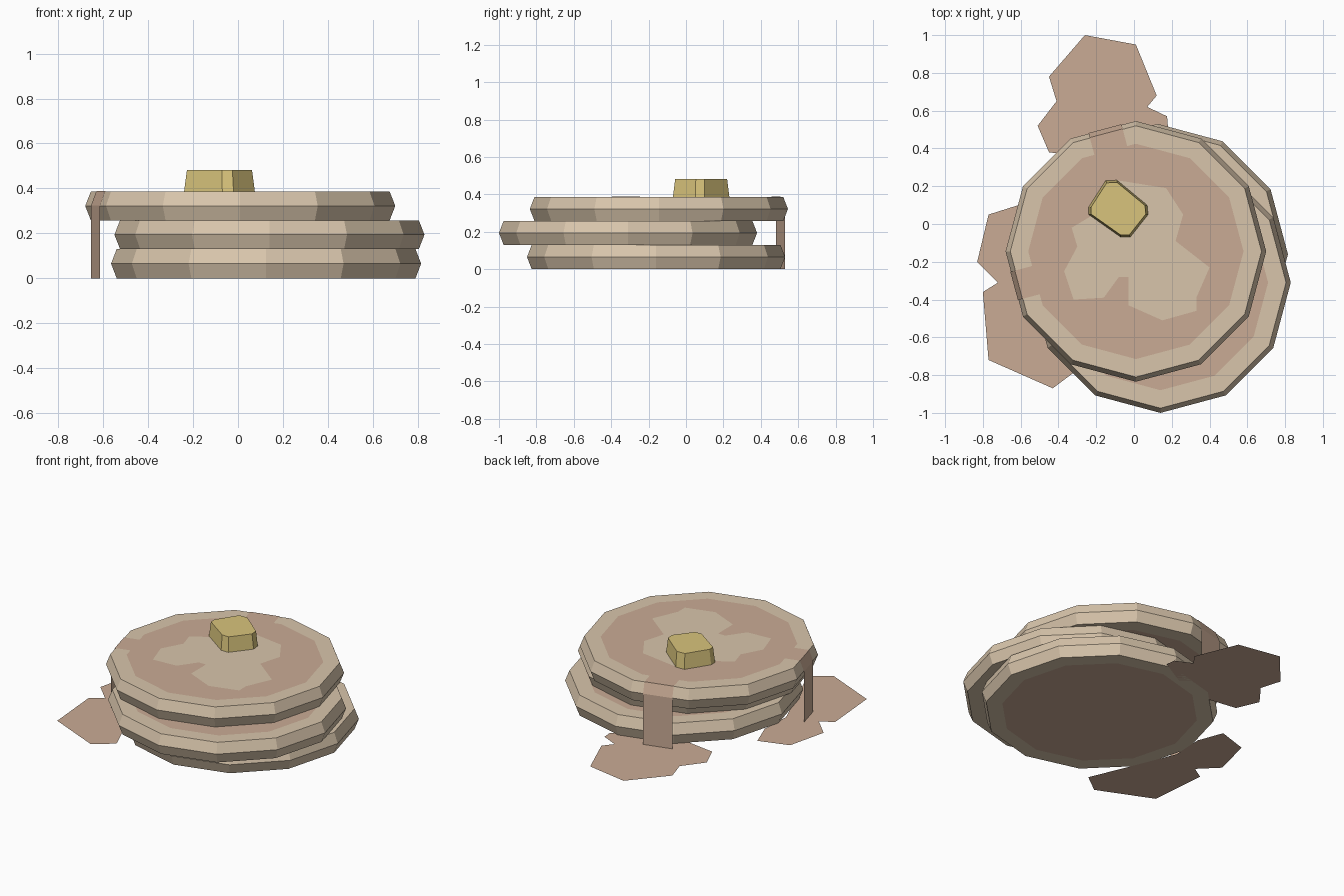
import bpy, bmesh
from math import cos, sin, pi, radians

if "Cube" in bpy.data.objects:
    bpy.data.objects.remove(bpy.data.objects["Cube"])


def material(name, rgb):
    m = bpy.data.materials.new(name)
    m.diffuse_color = (*rgb, 1)
    m.use_nodes = True
    m.node_tree.nodes["Principled BSDF"].inputs["Base Color"].default_value = m.diffuse_color
    return m


BATTER = material("batter", (0.69, 0.56, 0.41))
BROWN = material("syrup_brown", (0.59, 0.41, 0.30))
BUTTER = material("butter_yellow", (0.69, 0.55, 0.20))


def finish(name, bm, *mats):
    bm.normal_update()
    me = bpy.data.meshes.new(name)
    bm.to_mesh(me)
    bm.free()
    for m in mats:
        me.materials.append(m)
    ob = bpy.data.objects.new(name, me)
    bpy.context.collection.objects.link(ob)
    return ob


def loft(bm, rings):
    """Bridge closed rings, cap both ends; returns the side faces per step and caps."""
    vs = [[bm.verts.new(p) for p in r] for r in rings]
    n = len(vs[0])
    for a, b in zip(vs, vs[1:]):
        for i in range(n):
            j = (i + 1) % n
            bm.faces.new((a[i], a[j], b[j], b[i]))
    return [bm.faces.new(vs[0][::-1]), bm.faces.new(vs[-1])]


def pancake(name, cx, cy, z0, z1):
    profile = [(0.57, z0), (0.665, z0), (0.69, (z0 + z1) / 2), (0.665, z1), (0.57, z1)]
    bm = bmesh.new()
    caps = loft(bm, [[(cx + r * cos(i * pi / 6), cy + r * sin(i * pi / 6), z)
                      for i in range(12)] for r, z in profile])
    for f in caps:  # browned centre on both sides
        f.material_index = 1
    finish(name, bm, BATTER, BROWN)


def patch(name, pts, z, mat):
    bm = bmesh.new()
    f = bm.faces.new([bm.verts.new((x, y, z)) for x, y in pts])
    f.normal_update()
    if f.normal.z < 0:
        f.normal_flip()
    bmesh.ops.triangulate(bm, faces=[f])
    finish(name, bm, mat)


def drip(name, angle, width, shift):
    """Syrup strip running over one facet of the top pancake to the ground."""
    a = radians(angle)
    bm = bmesh.new()
    rows = []
    for r, z in [(0.54, 0.388), (0.645, 0.388), (0.67, 0.323), (0.67, 0.0)]:
        rows.append([bm.verts.new((0.01 + r * cos(a) - t * sin(a),
                                   -0.145 + r * sin(a) + t * cos(a), z))
                     for t in (shift - width / 2, shift + width / 2)])
    for p, q in zip(rows, rows[1:]):
        bm.faces.new((p[0], q[0], q[1], p[1]))
    finish(name, bm, BROWN)


# Stack of three pancakes
pancake("bottom_pancake", 0.125, -0.16, 0.0, 0.13)
pancake("middle_pancake", 0.14, -0.31, 0.13, 0.258)
pancake("top_pancake", 0.01, -0.145, 0.258, 0.386)

# Pale uneven centre of the top pancake
patch("pale_centre", [(-0.08, 0.23), (0.17, 0.19), (0.26, 0.05), (0.22, -0.09), (0.40, -0.23),
                      (0.33, -0.39), (0.33, -0.46), (0.15, -0.51), (-0.03, -0.43),
                      (-0.03, -0.28), (-0.08, -0.28), (-0.16, -0.39), (-0.32, -0.40),
                      (-0.37, -0.25), (-0.30, -0.12), (-0.33, -0.02), (-0.23, 0.04),
                      (-0.20, 0.15)], 0.388, BATTER)

# Syrup drips
drip("back_drip", 105, 0.18, -0.01)
drip("left_drip", 195, 0.155, 0.01)

# Syrup puddles on the ground
patch("back_puddle", [(-0.26, 1.0), (0.01, 0.95), (0.12, 0.68), (0.07, 0.62), (0.175, 0.57),
                      (0.18, 0.51), (-0.03, 0.39), (-0.24, 0.35), (-0.45, 0.38),
                      (-0.51, 0.52), (-0.41, 0.65), (-0.45, 0.78)], 0.0, BROWN)
patch("left_puddle", [(-0.58, 0.11), (-0.77, 0.05), (-0.83, -0.20), (-0.72, -0.31),
                      (-0.80, -0.36), (-0.77, -0.72), (-0.43, -0.87), (-0.31, -0.78),
                      (-0.42, -0.52), (-0.53, -0.25), (-0.52, -0.05)], 0.0, BROWN)

# Butter pat
outline = [(-0.24, 0.09), (-0.24, 0.05), (-0.07, -0.07), (-0.02, -0.07),
           (0.075, 0.05), (0.07, 0.10), (-0.09, 0.232), (-0.15, 0.23)]
bm = bmesh.new()
loft(bm, [[(-0.082 + (x + 0.082) * s, 0.08 + (y - 0.08) * s, z) for x, y in outline]
          for s, z in ((1.0, 0.386), (0.92, 0.481))])
finish("butter_pat", bm, BUTTER)
